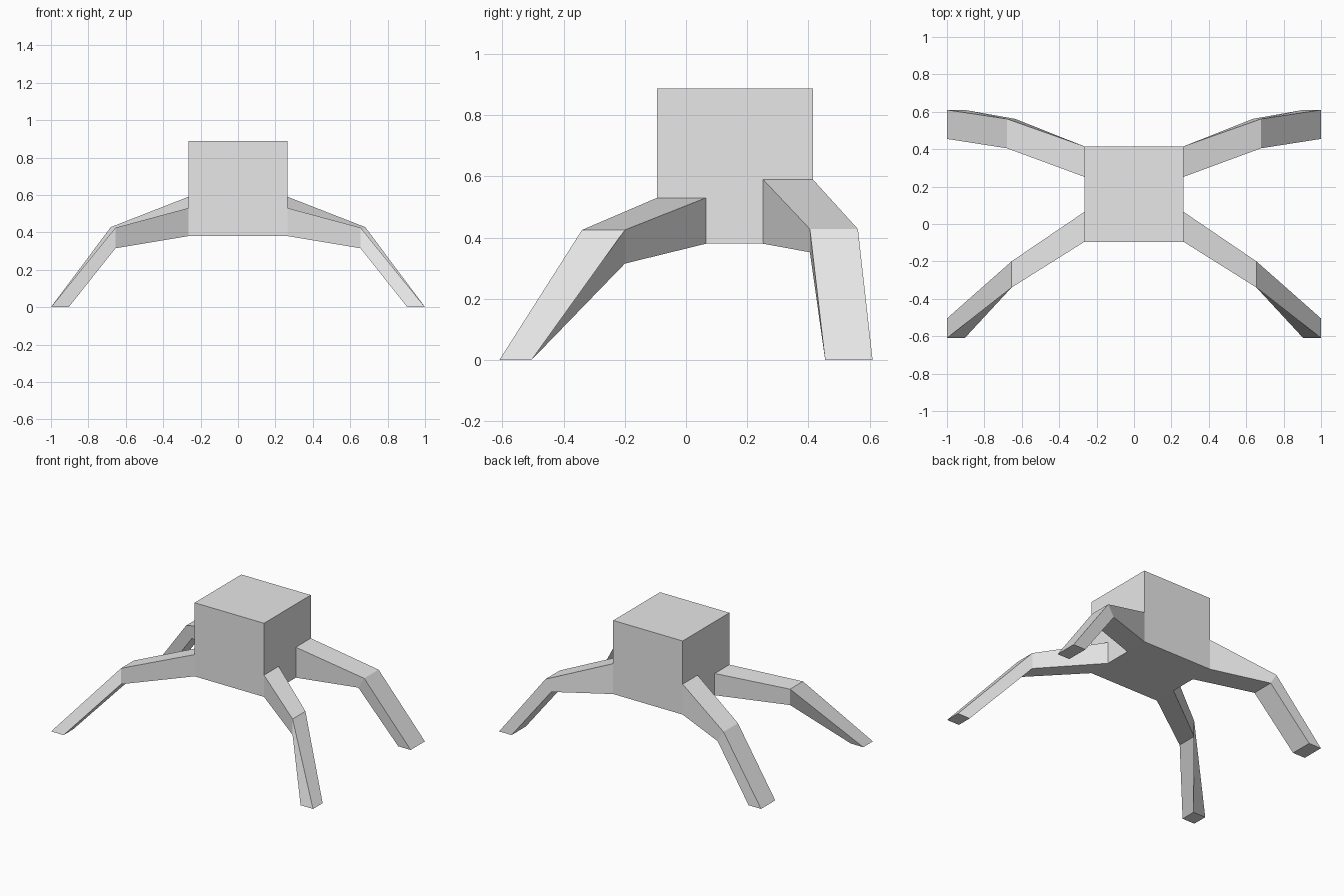
import bpy
import bmesh

cube = bpy.data.objects.get("Cube")
if cube:
    bpy.data.objects.remove(cube, do_unlink=True)

GREY = (0.8, 0.8, 0.8, 1.0)
grey = bpy.data.materials.new("plain grey")
grey.use_nodes = True
grey.diffuse_color = GREY
grey.node_tree.nodes["Principled BSDF"].inputs["Base Color"].default_value = GREY


def finish(name, bm):
    """Turn a bmesh into a flat-shaded grey object."""
    bmesh.ops.recalc_face_normals(bm, faces=bm.faces)
    mesh = bpy.data.meshes.new(name)
    bm.to_mesh(mesh)
    bm.free()
    mesh.materials.append(grey)
    obj = bpy.data.objects.new(name, mesh)
    bpy.context.collection.objects.link(obj)
    return obj


def leg(name, side, sections):
    """Loft four-cornered sections from the body to a capped foot."""
    bm = bmesh.new()
    rings = [[bm.verts.new((side * x, y, z)) for x, y, z in s] for s in sections]
    for a, b in zip(rings, rings[1:]):
        for i in range(4):
            j = (i + 1) % 4
            bm.faces.new((a[i], a[j], b[j], b[i]))
    bm.faces.new(rings[-1])
    return finish(name, bm)


def section(x_top, x_low, y_front, y_back, z_top, z_low):
    """Corners: upper front, upper back, lower back, lower front."""
    return [(x_top, y_front, z_top), (x_top, y_back, z_top),
            (x_low, y_back, z_low), (x_low, y_front, z_low)]


# Box body
X, Y0, Y1, Z0, Z1 = 0.265, -0.095, 0.415, 0.38, 0.888
bm = bmesh.new()
bmesh.ops.create_cube(bm, size=1.0)
bmesh.ops.scale(bm, vec=(2 * X, Y1 - Y0, Z1 - Z0), verts=bm.verts)
bmesh.ops.translate(bm, vec=(0, (Y0 + Y1) / 2, (Z0 + Z1) / 2), verts=bm.verts)
finish("body", bm)

# Leg sections: root on the body side, knee, foot on the ground
front = [section(X, X, Y0, 0.065, 0.53, Z0),
         section(0.655, 0.655, -0.34, -0.20, 0.425, 0.315),
         section(1.0, 0.905, -0.61, -0.505, 0.0, 0.0)]
back = [section(X, X, 0.252, Y1, 0.59, Z0),
        section(0.68, 0.635, 0.405, 0.562, 0.428, 0.352),
        section(1.0, 0.905, 0.455, 0.61, 0.0, 0.0)]

for side, word in ((1, "left"), (-1, "right")):
    leg(f"front_{word}_leg", side, front)
    leg(f"back_{word}_leg", side, back)
